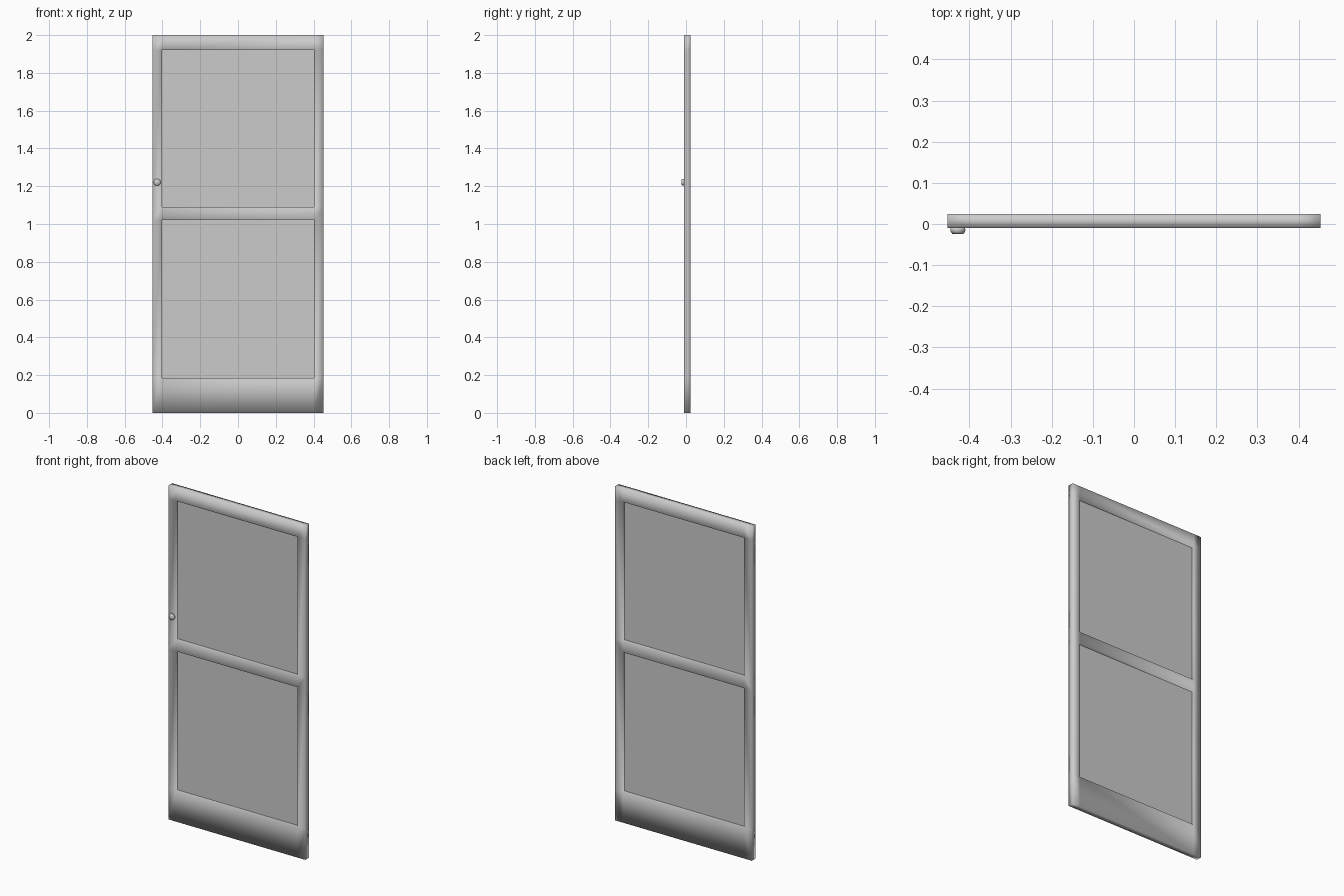
import bpy, bmesh, math

if "Cube" in bpy.data.objects:
    bpy.data.objects.remove(bpy.data.objects["Cube"])

FRONT, BACK = -0.01, 0.024
XS = [-0.453, -0.402, 0.402, 0.453]
ZS = [0.0, 0.185, 1.02, 1.09, 1.92, 2.0]
OPENINGS = [(1, 1), (1, 3)]  # (column, row) cells left open for glass


def make_object(name, bm, smooth):
    bmesh.ops.recalc_face_normals(bm, faces=bm.faces)
    mesh = bpy.data.meshes.new(name)
    bm.to_mesh(mesh)
    bm.free()
    for p in mesh.polygons:
        p.use_smooth = smooth
    obj = bpy.data.objects.new(name, mesh)
    bpy.context.collection.objects.link(obj)
    return obj


# Frame: one grid of stiles and rails, extruded to full thickness
bm = bmesh.new()
grid = [[bm.verts.new((x, FRONT, z)) for z in ZS] for x in XS]
for i in range(len(XS) - 1):
    for j in range(len(ZS) - 1):
        if (i, j) not in OPENINGS:
            bm.faces.new((grid[i][j], grid[i + 1][j],
                          grid[i + 1][j + 1], grid[i][j + 1]))
front_faces = bm.faces[:]
ext = bmesh.ops.extrude_face_region(bm, geom=front_faces, use_keep_orig=True)
for v in ext["geom"]:
    if isinstance(v, bmesh.types.BMVert):
        v.co.y = BACK
make_object("door_frame", bm, True)

# Glass panes: thin slabs in the middle of each opening
glass = bpy.data.materials.new("glass")
glass.diffuse_color = (0.6, 0.6, 0.6, 0.6)
glass.use_nodes = True
glass.node_tree.nodes["Principled BSDF"].inputs["Base Color"].default_value = glass.diffuse_color
mid = (FRONT + BACK) / 2
for name, (i, j) in zip(("lower_glass", "upper_glass"), OPENINGS):
    bm = bmesh.new()
    bmesh.ops.create_cube(bm, size=1)
    for v in bm.verts:
        v.co.x = XS[i + (v.co.x > 0)]
        v.co.y = mid + 0.006 * v.co.y
        v.co.z = ZS[j + (v.co.z > 0)]
    make_object(name, bm, False).data.materials.append(glass)

# Knob: rounded disc turned about the y axis
bm = bmesh.new()
SEG = 24
profile = [(0.0175, FRONT), (0.0185, -0.014), (0.017, -0.0195), (0.0135, -0.024)]
rings = [[bm.verts.new((-0.428 + r * math.cos(2 * math.pi * k / SEG), y,
                        1.221 + r * math.sin(2 * math.pi * k / SEG)))
          for k in range(SEG)] for r, y in profile]
for a, b in zip(rings, rings[1:]):
    for k in range(SEG):
        n = (k + 1) % SEG
        bm.faces.new((a[k], a[n], b[n], b[k]))
bm.faces.new(rings[0])
bm.faces.new(rings[-1])
make_object("knob", bm, True)
